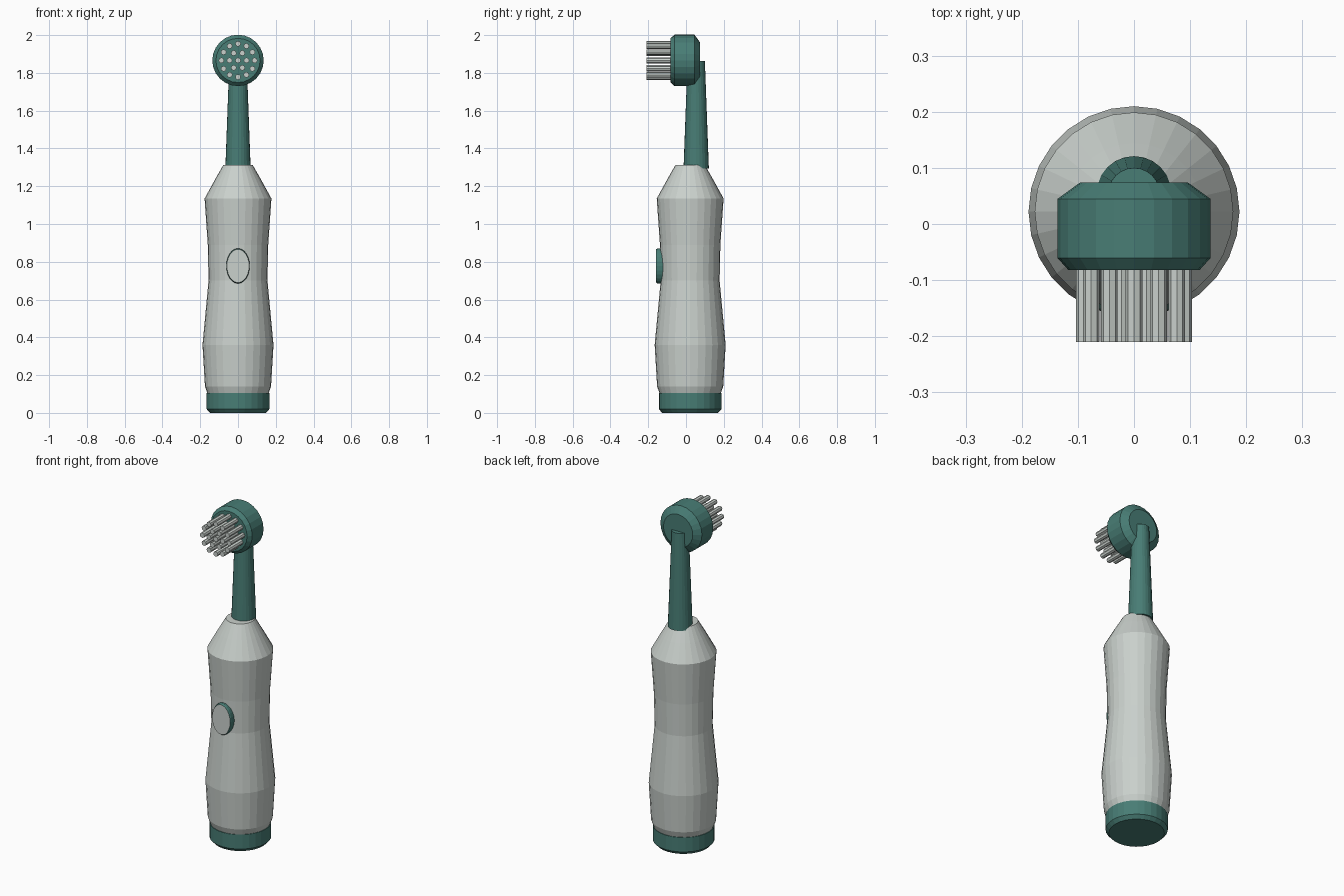
import bpy, bmesh, math
from mathutils import Matrix, Vector

cube = bpy.data.objects.get("Cube")
if cube:
    bpy.data.objects.remove(cube, do_unlink=True)


def material(name, rgb):
    m = bpy.data.materials.new(name)
    m.use_nodes = True
    m.diffuse_color = (*rgb, 1)
    m.node_tree.nodes["Principled BSDF"].inputs["Base Color"].default_value = (*rgb, 1)
    return m


TEAL = material("teal plastic", (0.065, 0.205, 0.178))
GREY = material("pale grey plastic", (0.59, 0.635, 0.605))
HANDLE_Y = 0.022
HEAD_Z = 1.866
FORWARD = Matrix.Rotation(math.pi / 2, 4, 'X')   # turns the z axis to -y


def finish(bm, name, mats):
    bmesh.ops.recalc_face_normals(bm, faces=bm.faces)
    mesh = bpy.data.meshes.new(name)
    bm.to_mesh(mesh)
    bm.free()
    for m in mats:
        mesh.materials.append(m)
    obj = bpy.data.objects.new(name, mesh)
    bpy.context.collection.objects.link(obj)
    return obj


def add_lathe(bm, profile, sides, matrix):
    """Capped solid of revolution from (radius, height) pairs; returns the end cap."""
    rings = []
    for r, h in profile:
        rings.append([bm.verts.new(matrix @ Vector((
            r * math.cos(math.tau * i / sides), r * math.sin(math.tau * i / sides), h)))
            for i in range(sides)])
    for a, b in zip(rings, rings[1:]):
        for i in range(sides):
            j = (i + 1) % sides
            bm.faces.new((a[i], a[j], b[j], b[i]))
    bm.faces.new(rings[0][::-1])
    return bm.faces.new(rings[-1])


def lathe(name, profile, sides, matrix, mat):
    bm = bmesh.new()
    add_lathe(bm, profile, sides, matrix)
    return finish(bm, name, [mat])


# Handle: base cap and waisted grip
axis = Matrix.Translation((0, HANDLE_Y, 0))
lathe("base_cap", [(0.148, 0), (0.166, 0.02), (0.166, 0.105)], 28, axis, TEAL)
lathe("handle_body", [(0.162, 0.103), (0.175, 0.14), (0.188, 0.36), (0.156, 0.70),
                      (0.160, 0.89), (0.177, 1.135), (0.122, 1.235), (0.078, 1.312)],
      28, axis, GREY)

# Neck: tapered rod reaching the back of the head
lathe("neck", [(0.067, 1.295), (0.046, 1.862)], 24,
      Matrix.Translation((0, 0.054, 0)), TEAL)

# Round brush head with chamfered rims
head = Matrix.Translation((0, 0, HEAD_Z)) @ FORWARD
lathe("brush_head", [(0.096, -0.074), (0.136, -0.045), (0.136, 0.061), (0.117, 0.082)],
      24, head, TEAL)

# Bristle tufts in a centre and two rings
bm = bmesh.new()
for count, radius in ((1, 0), (6, 0.045), (12, 0.088)):
    for i in range(count):
        a = math.tau * i / count
        spot = Matrix.Translation((radius * math.cos(a), radius * math.sin(a), 0))
        add_lathe(bm, [(0.015, 0.075), (0.015, 0.21)], 8, head @ spot)
finish(bm, "bristles", [GREY])

# Oval power button with a grey inset face
bm = bmesh.new()
oval = Matrix.Translation((0, 0, 0.778)) @ FORWARD @ Matrix.Diagonal((0.062, 0.093, 1, 1))
cap = add_lathe(bm, [(1, 0.1), (1, 0.15), (0.95, 0.158)], 24, oval)
bmesh.ops.inset_region(bm, faces=[cap], thickness=0.014, depth=0)
cap.material_index = 1
finish(bm, "power_button", [TEAL, GREY])
